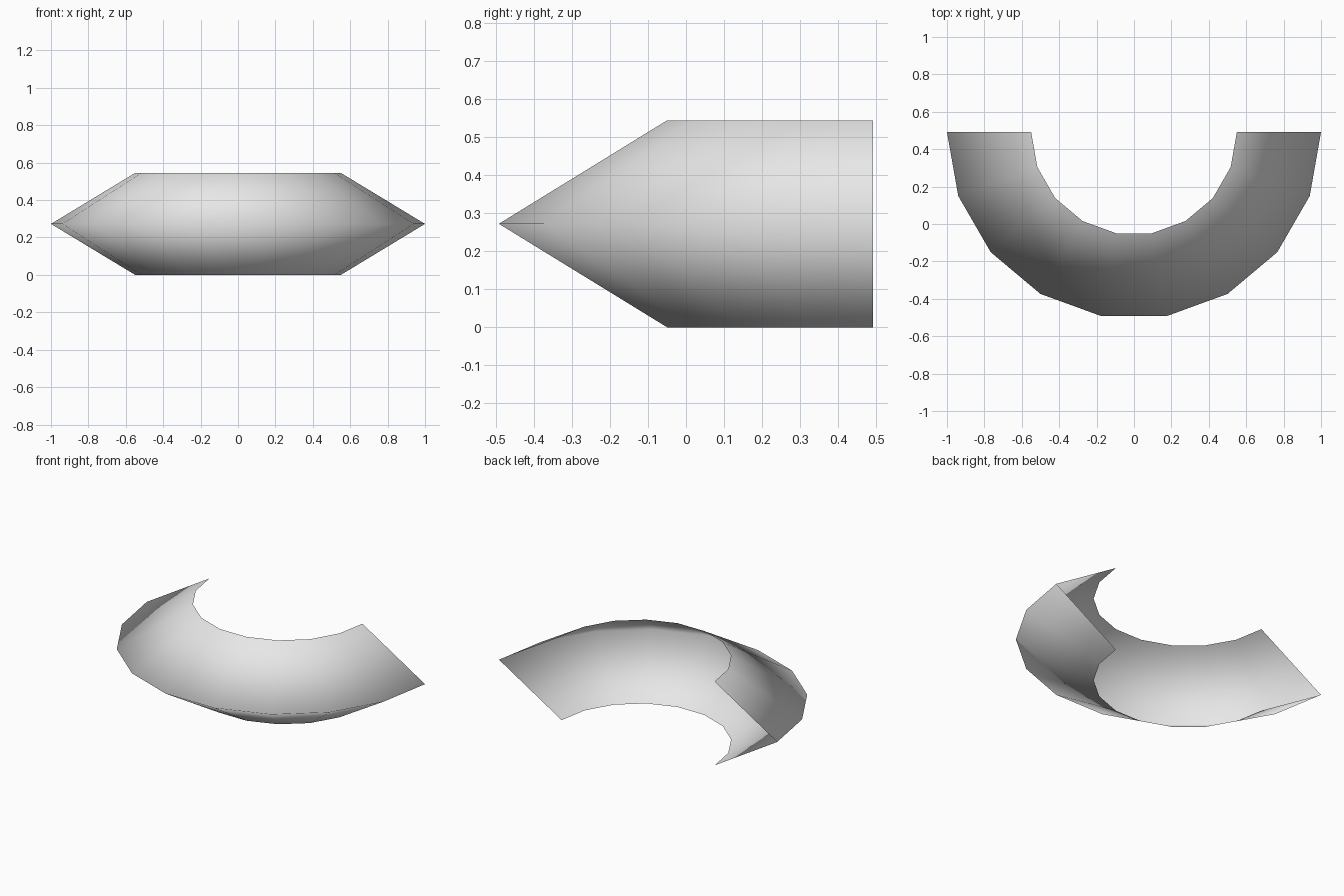
import bpy, bmesh
from math import pi
from mathutils import Vector

cube = bpy.data.objects.get("Cube")
if cube:
    bpy.data.objects.remove(cube, do_unlink=True)

OUTER, INNER, HEIGHT, SEGMENTS = 1.0, 0.55, 0.545, 9
BACK = 0.492  # y of the open ends and of the sweep centre

# Pale grey material
grey = bpy.data.materials.new("pale_grey")
grey.use_nodes = True
colour = (0.8, 0.8, 0.8, 1)
grey.diffuse_color = colour
grey.node_tree.nodes["Principled BSDF"].inputs["Base Color"].default_value = colour

# V-shaped open profile, swept half a turn around the centre
bm = bmesh.new()
profile = [(INNER, 0), (OUTER, HEIGHT / 2), (INNER, HEIGHT)]
verts = [bm.verts.new((-r, BACK, z)) for r, z in profile]
edges = [bm.edges.new(pair) for pair in zip(verts, verts[1:])]
bmesh.ops.spin(bm, geom=verts + edges, cent=(0, BACK, 0), axis=(0, 0, 1),
               angle=pi, steps=SEGMENTS)

# Point every face outward, away from the middle of the channel
bm.normal_update()
for face in bm.faces:
    mid = face.calc_center_median()
    radial = Vector((mid.x, mid.y - BACK, 0))
    if face.normal.dot(radial) < 0:
        face.normal_flip()
    face.smooth = True

mesh = bpy.data.meshes.new("curved_channel")
bm.to_mesh(mesh)
bm.free()
mesh.materials.append(grey)
shell = bpy.data.objects.new("curved_channel", mesh)
bpy.context.collection.objects.link(shell)
